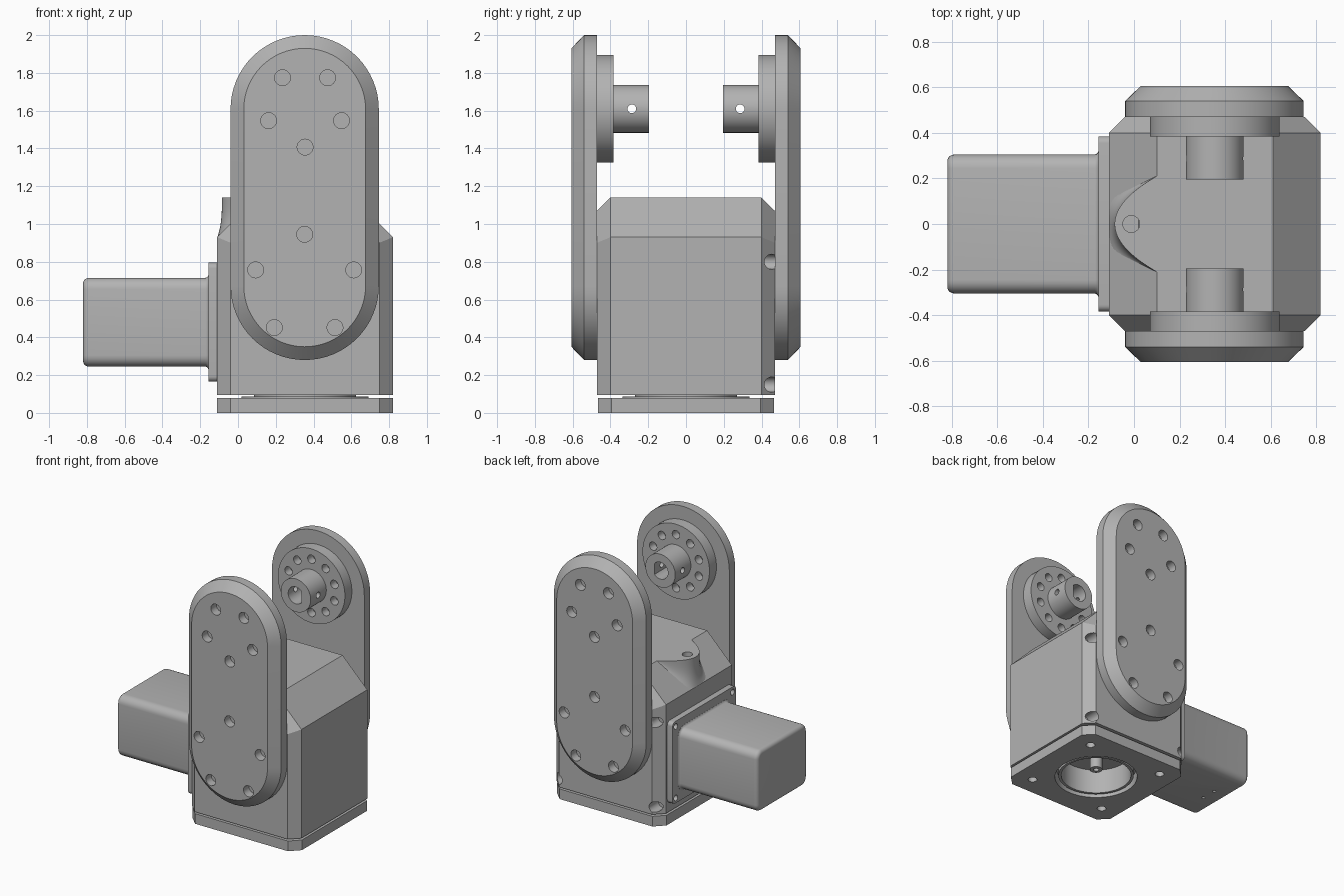
import bpy, bmesh
from math import sin, cos, pi, radians
from mathutils import Vector

if "Cube" in bpy.data.objects:
    bpy.data.objects.remove(bpy.data.objects["Cube"], do_unlink=True)

grey = bpy.data.materials.new("machined grey")
grey.use_nodes = True
grey.diffuse_color = (0.45, 0.45, 0.45, 1)
grey.node_tree.nodes["Principled BSDF"].inputs["Base Color"].default_value = grey.diffuse_color

CX = 0.355      # body axis
HUB_Z = 1.61    # upper joint axis
LOW_Z = 0.6725  # lower end centre of the arms


def finish(bm, name):
    bmesh.ops.recalc_face_normals(bm, faces=bm.faces)
    mesh = bpy.data.meshes.new(name)
    bm.to_mesh(mesh)
    bm.free()
    mesh.materials.append(grey)
    obj = bpy.data.objects.new(name, mesh)
    bpy.context.collection.objects.link(obj)
    smooth(obj)
    return obj


def smooth(obj):
    obj.data.shade_smooth()
    obj.data.set_sharp_from_angle(angle=radians(30))


def loft(name, rings):
    """Skin closed rings of equal length and cap both ends."""
    bm = bmesh.new()
    rows = [[bm.verts.new(p) for p in ring] for ring in rings]
    n = len(rows[0])
    for a, b in zip(rows, rows[1:]):
        for i in range(n):
            j = (i + 1) % n
            bm.faces.new((a[i], a[j], b[j], b[i]))
    bm.faces.new(rows[0])
    bm.faces.new(rows[-1])
    return finish(bm, name)


def cyl(name, r, a, b, seg=48):
    a, b = Vector(a), Vector(b)
    bm = bmesh.new()
    bmesh.ops.create_cone(bm, cap_ends=True, segments=seg, radius1=r, radius2=r, depth=(b - a).length)
    turn = (b - a).to_track_quat('Z', 'Y').to_matrix().to_4x4()
    bm.transform(turn)
    bmesh.ops.translate(bm, verts=bm.verts, vec=(a + b) / 2)
    return finish(bm, name)


def cut(obj, cutters):
    for c in cutters:
        c.hide_render = True
        m = obj.modifiers.new("cut", 'BOOLEAN')
        m.operation, m.solver, m.object = 'DIFFERENCE', 'EXACT', c
    bpy.context.view_layer.update()
    dg = bpy.context.evaluated_depsgraph_get()
    result = bpy.data.meshes.new_from_object(obj.evaluated_get(dg))
    obj.modifiers.clear()
    obj.data = result
    for c in cutters:
        bpy.data.objects.remove(c, do_unlink=True)
    smooth(obj)


def hole(r, a, b):
    return cyl("hole_cutter", r, a, b, 24)


def polar(cx, cz, r, deg):
    return cx + r * cos(radians(deg)), cz + r * sin(radians(deg))


def rounded_rect(hy, hz, r, x, cz, grow=0.0):
    pts = []
    for k, (sy, sz) in enumerate(((1, 1), (-1, 1), (-1, -1), (1, -1))):
        for i in range(7):
            t = pi / 2 * (k + i / 6)
            pts.append((x, sy * (hy - r) + (r + grow) * cos(t), cz + sz * (hz - r) + (r + grow) * sin(t)))
    return pts


def housing_ring(y, d):
    """Gabled outline, inset by d except along the bottom."""
    w, k = 0.465 - d, 0.414 * d
    half = [(w, 0.094), (w, 0.93 - k), (0.255 - k, 1.14 - d)]
    outline = half + [(-x, z) for x, z in reversed(half)]
    return [(CX + x, y, z) for x, z in outline]


# Housing with chamfered front and back, and a hollow underneath
housing = loft("housing", [housing_ring(-0.47, 0.07), housing_ring(-0.40, 0),
                           housing_ring(0.40, 0), housing_ring(0.47, 0.07)])
cut(housing, [cyl("cavity_cutter", 0.25, (CX, 0, -0.1), (CX, 0, 0.2))]
    + [hole(0.04, (CX + s * 0.41, 0.36, z), (CX + s * 0.41, 0.6, z))
       for s in (-1, 1) for z in (0.15, 0.8)])

# Flared lug on the motor-side slope
lug_rings = []
for i in range(9):
    u = i / 8
    w = u ** 3
    ring = []
    for k in range(33):
        s = k / 16 - 1
        top_x, low_x = -0.085 + 0.185 * s * s, -0.11 + 0.21 * s ** 4
        low_z = low_x + 1.038
        ring.append((top_x + (low_x - top_x) * w, s * (0.21 + 0.01 * w), 1.14 + (low_z - 1.14) * u))
    lug_rings.append(ring)
lug = loft("sensor_lug", lug_rings)
cut(lug, [hole(0.037, (-0.012, 0, 1.06), (-0.012, 0, 1.3))])

# Base plate with chamfered corners, bearing parts and drive shaft
w, c = 0.465, 0.395
octagon = [(w, c), (c, w), (-c, w), (-w, c), (-w, -c), (-c, -w), (c, -w), (w, -c)]
base = loft("base_plate", [[(CX + x, y, z) for x, y in octagon] for z in (0, 0.078)])
cut(base, [cyl("bore_cutter", 0.295, (CX, 0, -0.1), (CX, 0, 0.2))]
    + [hole(0.032, (CX + sx * 0.323, sy * 0.323, -0.1), (CX + sx * 0.323, sy * 0.323, 0.06))
       for sx in (-1, 1) for sy in (-1, 1)])
spacer = cyl("bearing_spacer", 0.337, (CX, 0, 0.07), (CX, 0, 0.088), 64)
cut(spacer, [cyl("bore_cutter", 0.295, (CX, 0, 0), (CX, 0, 0.2))])
collar = cyl("bearing_collar", 0.27, (CX, 0, 0.012), (CX, 0, 0.12), 64)
cut(collar, [cyl("bore_cutter", 0.25, (CX, 0, -0.1), (CX, 0, 0.2))])
shaft = cyl("drive_shaft", 0.045, (CX, 0, 0.06), (CX, 0, 0.22), 32)
cut(shaft, [hole(0.02, (CX, 0, 0), (CX, 0, 0.12))])

# Motor flange and rounded motor case
MZ = 0.48
flange = loft("motor_flange", [rounded_rect(0.385, 0.315, 0.03, x, MZ) for x in (-0.1, -0.155)])
cut(flange, [hole(0.022, (-0.125, sy * 0.345, MZ + sz * 0.275), (-0.3, sy * 0.345, MZ + sz * 0.275))
             for sy in (-1, 1) for sz in (-1, 1)])
steps = [(-0.15, 0.015), (-0.156, 0.015), (-0.16, 0.007), (-0.166, 0.002), (-0.173, 0)]
steps += [(-0.79 - 0.03 * sin(t * pi / 10), -0.03 * (1 - cos(t * pi / 10))) for t in range(6)]
motor = loft("motor_case", [rounded_rect(0.305, 0.235, 0.06, x, MZ, g) for x, g in steps])
cut(motor, [hole(0.012, (-0.7, y, 0.2), (-0.7, y, 0.3)) for y in (-0.06, 0.06)])


def stadium(y, r):
    pts = []
    for cz, start in ((HUB_Z - 0.0025, 0), (LOW_Z, 180)):
        for i in range(33):
            x, z = polar(CX - 0.002, cz, r, start + 180 * i / 32)
            pts.append((x, y, z))
    return pts


# Paired arms, hubs and shaft couplings
for s, side in ((-1, "front"), (1, "back")):
    arm = loft(side + "_arm", [stadium(s * y, r) for y, r in
                               ((0.47, 0.3925), (0.54, 0.3925), (0.607, 0.3225))])
    spots = [polar(CX, HUB_Z, 0.203, 270 + 72 * k) for k in range(5)]
    spots += [polar(CX - 0.002, LOW_Z, 0.273, 90 + 72 * k) for k in range(5)]
    cut(arm, [hole(0.042, (x, s * 0.54, z), (x, s * 0.7, z)) for x, z in spots])

    hub = cyl(side + "_hub", 0.285, (CX, s * 0.385, HUB_Z), (CX, s * 0.475, HUB_Z), 64)
    cut(hub, [hole(0.032, (x, s * 0.3, z), (x, s * 0.45, z))
              for x, z in (polar(CX, HUB_Z, 0.205, 18 + 36 * k) for k in range(10))])

    coupling = cyl(side + "_coupling", 0.127, (CX, s * 0.195, HUB_Z), (CX, s * 0.39, HUB_Z))
    d_shape = [polar(CX, HUB_Z, 0.065, 40 + 280 * i / 24) for i in range(25)]
    bore = loft("bore_cutter", [[(x, s * y, z) for x, z in d_shape] for y in (0.1, 0.375)])
    cut(coupling, [bore, hole(0.023, (CX - 0.3, s * 0.287, HUB_Z), (CX + 0.3, s * 0.287, HUB_Z))])
